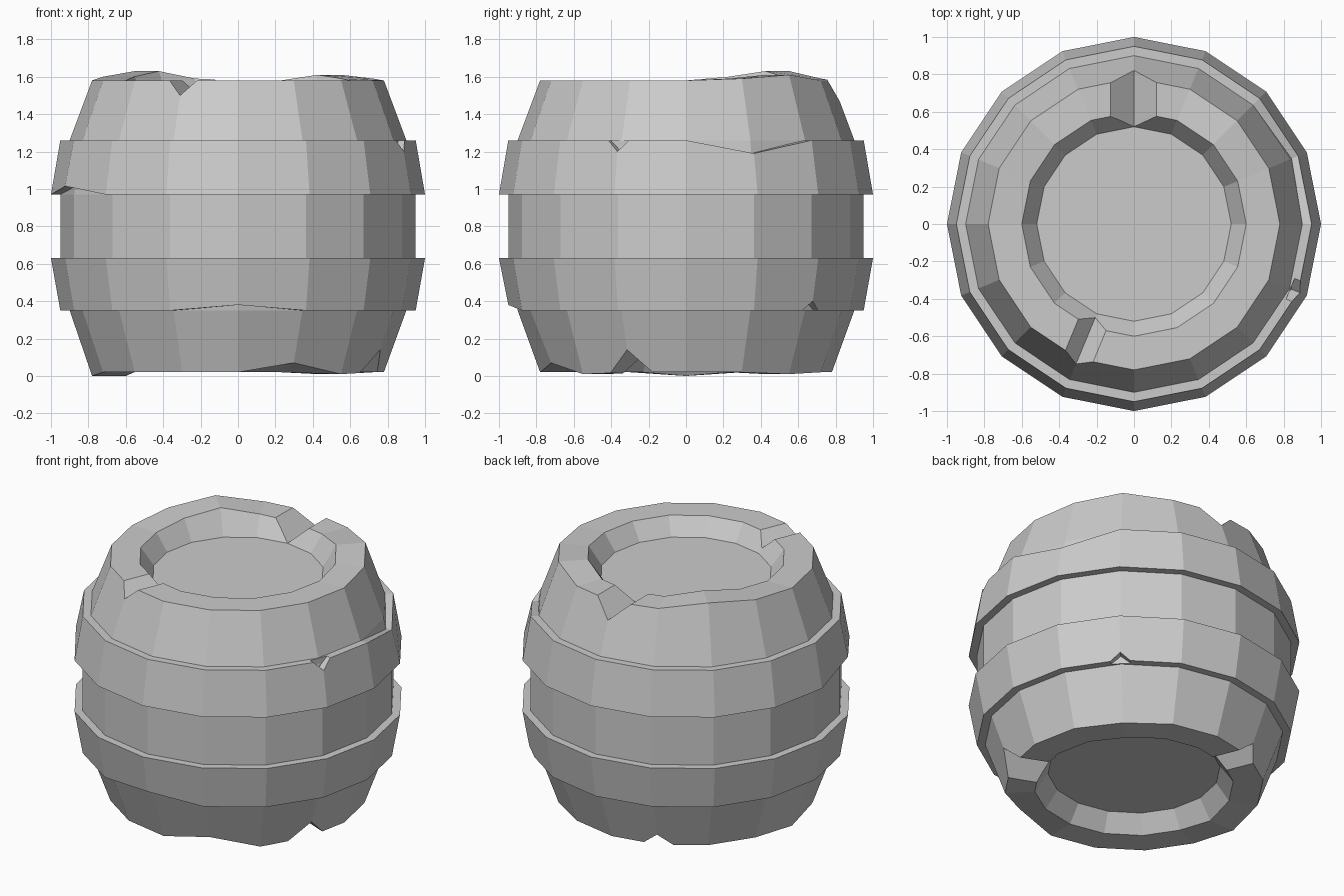
import bpy, bmesh
from math import cos, sin, radians, pi
from mathutils import Matrix

if "Cube" in bpy.data.objects:
    bpy.data.objects.remove(bpy.data.objects["Cube"])

SIDES = 16


def lathe(name, profile, dents=None, ring=False):
    """Revolve (radius, z) points; dents maps (profile point, side) to a z shift."""
    dents = dents or {}
    bm = bmesh.new()
    loops = []
    for i, (r, z) in enumerate(profile):
        loops.append([bm.verts.new((r * cos(2 * pi * s / SIDES),
                                    r * sin(2 * pi * s / SIDES),
                                    z + dents.get((i, s), 0)))
                      for s in range(SIDES)])
    pairs = list(zip(loops, loops[1:]))
    if ring:
        pairs.append((loops[-1], loops[0]))
    else:
        bm.faces.new(loops[0])
        bm.faces.new(loops[-1])
    for a, b in pairs:
        for s in range(SIDES):
            t = (s + 1) % SIDES
            bm.faces.new((a[s], a[t], b[t], b[s]))
    bmesh.ops.recalc_face_normals(bm, faces=bm.faces)
    return finish(name, bm)


def finish(name, bm):
    mesh = bpy.data.meshes.new(name)
    bm.to_mesh(mesh)
    bm.free()
    obj = bpy.data.objects.new(name, mesh)
    bpy.context.collection.objects.link(obj)
    return obj


def notch(target, name, angle, r0, r1, half_width, z_edge, z_tip):
    """Cut a radial V groove whose tip is at z_tip and which opens past z_edge."""
    bm = bmesh.new()
    grow = 2.0
    z_open = z_tip + (z_edge - z_tip) * grow
    w = half_width * grow
    ends = [[bm.verts.new((r, y, z)) for y, z in ((0, z_tip), (w, z_open), (-w, z_open))]
            for r in (r0, r1)]
    bm.faces.new(ends[0])
    bm.faces.new(ends[1])
    for k in range(3):
        j = (k + 1) % 3
        bm.faces.new((ends[0][k], ends[0][j], ends[1][j], ends[1][k]))
    bmesh.ops.transform(bm, verts=bm.verts, matrix=Matrix.Rotation(radians(angle), 4, 'Z'))
    bmesh.ops.recalc_face_normals(bm, faces=bm.faces)
    cutter = finish(name, bm)
    cutter.hide_render = True
    cutter.hide_viewport = True
    cutter.display_type = 'WIRE'
    mod = target.modifiers.new(name, 'BOOLEAN')
    mod.operation = 'DIFFERENCE'
    mod.solver = 'EXACT'
    mod.object = cutter


# Barrel body with recessed ends and a slightly uneven rim
body_profile = [(.52, .13), (.60, .02), (.78, .02), (.90, .35), (.95, .63),
                (.95, .97), (.90, 1.26), (.78, 1.58), (.60, 1.58), (.52, 1.47)]
body_dents = {(2, 13): .05}
for side, dz in {5: .01, 6: .05, 7: .02, 1: .01, 2: .03}.items():
    body_dents[(7, side)] = body_dents[(8, side)] = dz
for side, dz in {8: -.02, 14: -.01, 2: -.01}.items():
    body_dents[(1, side)] = body_dents[(2, side)] = dz
body = lathe("barrel_body", body_profile, body_dents)

# Chips in the top and bottom rims
notch(body, "top_chip_back_cutter", 90, .45, 1.1, .12, 1.58, 1.47)
notch(body, "top_chip_front_cutter", 247.5, .45, 1.1, .08, 1.58, 1.50)
notch(body, "bottom_chip_right_cutter", -22.5, .50, 1.1, .12, .02, .14)
notch(body, "bottom_chip_back_cutter", 112.5, .50, 1.1, .09, .02, .10)

# Two hoops with worn edges
lower = lathe("lower_hoop", [(.88, .35), (.95, .35), (1.0, .63), (.88, .63)],
              {(0, 12): .03, (1, 12): .03}, ring=True)
upper = lathe("upper_hoop", [(.88, .97), (1.0, .97), (.95, 1.26), (.88, 1.26)],
              {(0, 9): .045, (1, 9): .045, (2, 1): -.07, (3, 1): -.07}, ring=True)

# Small nicks in the hoops
notch(lower, "lower_nick_cutter", 45, .905, 1.2, .06, .35, .40)
notch(upper, "upper_nick_cutter", -22.5, .905, 1.2, .06, 1.26, 1.20)
